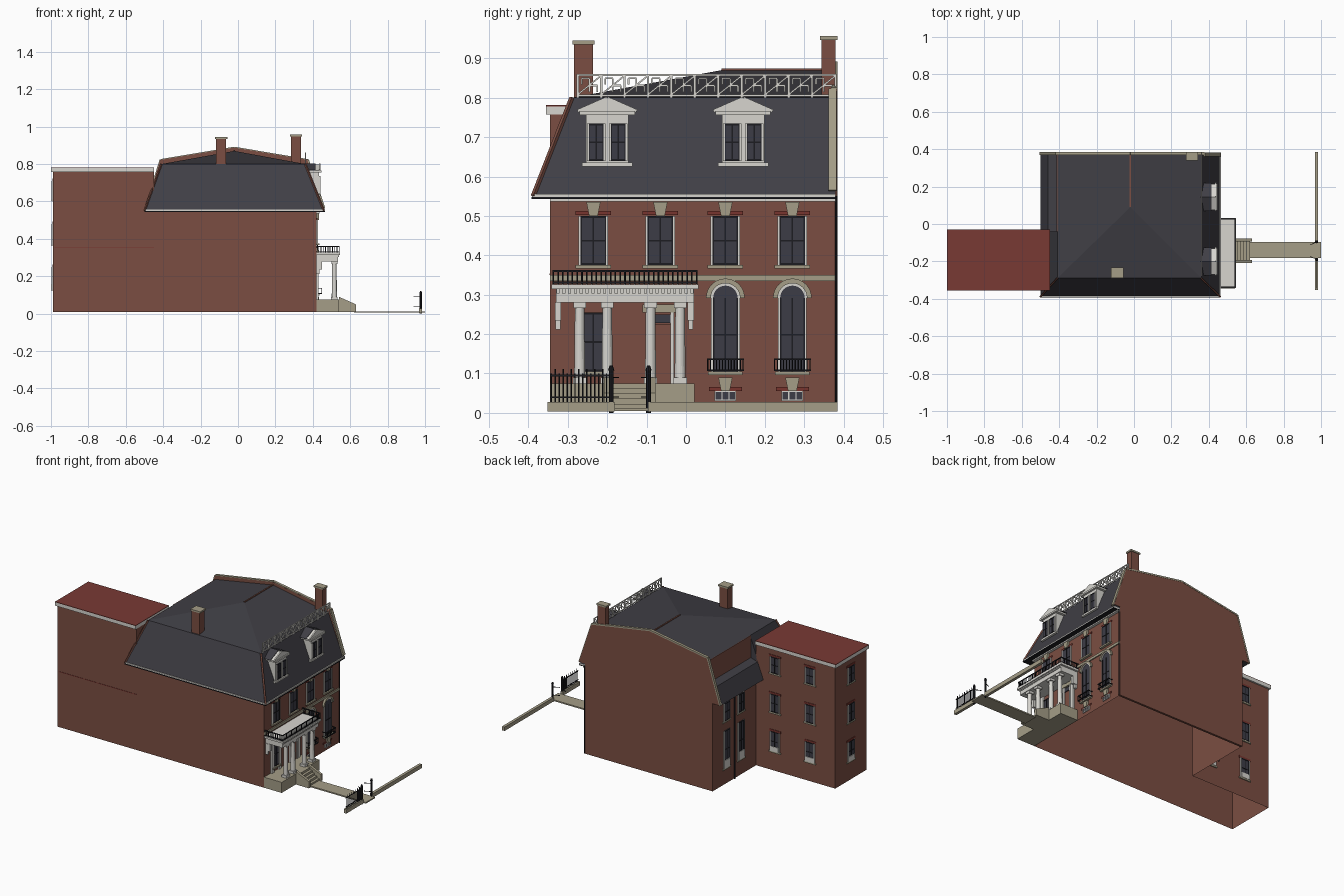
import bpy, bmesh
from math import pi, sin, cos
from mathutils import Matrix, Vector

cube = bpy.data.objects.get("Cube")
if cube:
    bpy.data.objects.remove(cube)


def material(name, red, green, blue):
    mat = bpy.data.materials.new(name)
    mat.use_nodes = True
    color = [(c / 255) ** 2.2 for c in (red, green, blue)] + [1]
    mat.diffuse_color = color
    mat.node_tree.nodes["Principled BSDF"].inputs["Base Color"].default_value = color
    return mat


brick = material("brick", 122, 79, 68)
red_brick = material("red brick", 120, 56, 50)
red_roof = material("red roof", 120, 60, 55)
slate = material("slate", 66, 65, 71)
stone = material("tan stone", 163, 156, 134)
white = material("white paint", 214, 212, 206)
iron = material("black iron", 34, 34, 38)
pane = material("window glass", 63, 63, 72)


class Part:
    """A mesh part put together from simple solids in a movable frame."""
    made = []

    def __init__(self, name, mat):
        self.name, self.mat, self.bm = name, mat, bmesh.new()
        self.frame = Matrix()
        Part.made.append(self)

    def box(self, x, y, z):
        spans = (x, y, z)
        mid = Matrix.Translation([(a + b) / 2 for a, b in spans])
        size = Matrix.Diagonal([b - a for a, b in spans] + [1])
        bmesh.ops.create_cube(self.bm, size=1, matrix=self.frame @ mid @ size)

    def hull(self, points):
        verts = [self.bm.verts.new(self.frame @ Vector(p)) for p in points]
        bmesh.ops.convex_hull(self.bm, input=verts)

    def slab(self, outline, near, far):
        """Outline in y and z, extruded along x."""
        self.hull([(x, y, z) for x in (near, far) for y, z in outline])

    def sheet(self, path, z0, z1):
        """Upright wall faces along a path in x and y."""
        rows = [[self.bm.verts.new((x, y, z)) for z in (z0, z1)] for x, y in path]
        for (a, b), (c, d) in zip(rows, rows[1:]):
            self.bm.faces.new((a, b, d, c))

    def bar(self, p, q, thick):
        p, q = Vector(p), Vector(q)
        turn = (q - p).to_track_quat("Z", "Y").to_matrix().to_4x4()
        size = Matrix.Diagonal((thick, thick, (q - p).length, 1))
        place = self.frame @ Matrix.Translation((p + q) / 2) @ turn @ size
        bmesh.ops.create_cube(self.bm, size=1, matrix=place)

    def post(self, x, y, z0, z1, radius, top=None, sides=12):
        place = self.frame @ Matrix.Translation((x, y, (z0 + z1) / 2))
        bmesh.ops.create_cone(self.bm, cap_ends=True, segments=sides, radius1=radius,
                              radius2=radius if top is None else top, depth=z1 - z0, matrix=place)

    def finish(self):
        bmesh.ops.recalc_face_normals(self.bm, faces=self.bm.faces)
        mesh = bpy.data.meshes.new(self.name)
        self.bm.to_mesh(mesh)
        self.bm.free()
        mesh.materials.append(self.mat)
        bpy.context.collection.objects.link(bpy.data.objects.new(self.name, mesh))


FRONT, BACK, SIDE, PARTY, NOOK = .42, -.45, -.345, .38, -.04
EAVE, CURB, WING_TOP, END = .55, .8, .757, -.99

# Hollow main block and rear wing, open underneath
walls = Part("house_walls", brick)
inner = FRONT - .001
walls.sheet([(BACK, NOOK), (BACK, PARTY), (inner, PARTY), (inner, SIDE), (BACK, SIDE)], .01, EAVE)
wing = Part("wing_walls", brick)
wing.sheet([(BACK, NOOK), (END, NOOK), (END, SIDE), (BACK, SIDE)], .01, WING_TOP)
wing.sheet([(BACK, NOOK), (BACK, SIDE)], EAVE, WING_TOP)
Part("wing_cornice", white).box((-1, BACK), (-.355, -.03), (WING_TOP, .778))
Part("wing_roof", red_roof).box((-1, BACK), (-.355, -.03), (.778, .781))
Part("wall_joint", red_brick).box((-.98, BACK), (SIDE - .002, SIDE - .0005), (.35, .354))

# Mansard roof: sloped on the street and side, a low skirt under brick at the rear
mansard = Part("mansard_roof", slate)
low = [(x, -.388, EAVE) for x in (-.5, .46)]
high = [(x, -.29, CURB) for x in (-.41, .36)]
mansard.hull(low + high + [(-.5, NOOK, EAVE), (-.41, NOOK, CURB), (.46, NOOK, EAVE), (.36, NOOK, CURB)])
skirt = [(-.5, EAVE), (-.46, .65), (-.41, .665)]
body = [(-.41, CURB), (.36, CURB), (.46, EAVE), (-.41, EAVE)]
for outline in (skirt + body[-1:], body):
    mansard.hull([(x, y, z) for x, z in outline for y in (NOOK, PARTY)])
Part("rear_attic_wall", brick).box((-.414, -.409), (NOOK, PARTY), (.66, CURB))
ridge = [(-.02, y, .87) for y in (.09, PARTY)]
Part("hip_roof", slate).hull(high + [(x, PARTY, CURB) for x in (-.41, .36)] + ridge)
trim = Part("roof_hips", brick)
trim.bar(low[0], high[0], .009)
trim.bar(low[1], high[1], .009)
trim.bar(*ridge, .008)

# Eave cornice and gutter
cornice, gutter = Part("eave_cornice", white), Part("gutter", iron)
cornice.box((-.5, .463), (-.39, SIDE), (.548, .556))
cornice.box((FRONT, .463), (SIDE, PARTY), (.548, .556))
cornice.box((FRONT, .436), (SIDE, PARTY), (.536, .543))
gutter.box((-.5, .463), (-.392, SIDE), (.543, .548))
gutter.box((FRONT, .465), (SIDE, PARTY), (.543, .548))
drain = Part("downspouts", iron)
drain.post(FRONT + .005, .381, .01, EAVE, .003, sides=8)
drain.post(BACK - .006, .175, .01, EAVE, .004, sides=8)

# Party wall that follows the roof, and its stone coping
crest = [(-.5, EAVE), (-.415, .822), (-.02, .888), (.375, .822), (.462, .565)]
party = Part("party_wall", brick)
party.hull([(x, y, z) for x, z in crest for y in (.368, .383)])
party.box((BACK, FRONT), (.37, .383), (.01, EAVE + .02))
coping = Part("party_coping", stone)
for (xa, za), (xb, zb) in zip(crest, crest[1:]):
    for y in (.373, .38) if xa < .3 else (.366, .372, .378):
        coping.bar((xa, y, za), (xb, y, zb), .009)

# Chimneys
stacks, caps = Part("chimneys", brick), Part("chimney_caps", stone)
for x, y, wide, top in ((-.09, -.26, .024, .945), (.31, .362, .018, .957)):
    stacks.box((x - .027, x + .027), (y - wide, y + wide), (.78, top - .01))
    caps.box((x - .033, x + .033), (y - wide - .004, y + wide + .004), (top - .01, top))

# Window parts shared by every wall
glass, sash = Part("window_glass", pane), Part("window_sashes", iron)
casing, sills = Part("window_casings", white), Part("window_sills", stone)
keys, lintels = Part("keystones", stone), Part("brick_lintels", red_brick)


def place(x, y, turn=0):
    spot = Matrix.Translation((x, y, 0)) @ Matrix.Rotation(turn, 4, "Z")
    for part in (glass, sash, casing, sills, keys, lintels):
        part.frame = spot @ Matrix.Translation((.001, 0, 0))


def arch(radius, z, steps=16):
    return [(radius * cos(pi * i / steps), z + radius * sin(pi * i / steps)) for i in range(steps + 1)]


def ring(part, small, large, z, depth):
    bands = list(zip(arch(small, z), arch(large, z)))
    for a, b in zip(bands, bands[1:]):
        part.slab(a + b, 0, depth)


def window(half, z0, z1, round_top=False, sill=.014):
    if round_top:
        glass.slab([(-half, z0), (half, z0)] + arch(half, z1), 0, .004)
        ring(casing, half - .003, half + .003, z1, .007)
    else:
        glass.box((0, .004), (-half, half), (z0, z1))
        sash.box((0, .006), (-half, half), (z1 - .005, z1))
    for side in (-half, half):
        casing.box((0, .007), (side - .0025, side + .0025), (z0, z1))
        jamb = side * .88
        sash.box((0, .006), (jamb - .002, jamb + .002), (z0, z1))
    sash.box((0, .006), (-.002, .002), (z0, z1))
    for z in (z0 + .003, (z0 + z1) / 2):
        sash.box((0, .006), (-half, half), (z - .002, z + .002))
    if sill:
        sills.box((0, sill), (-half - .01, half + .01), (z0 - .009, z0))


def keystone(z0, z1):
    keys.slab([(-.011, z0), (.011, z0), (.018, z1), (-.018, z1)], 0, .012)


# Street facade windows
bays = (-.235, -.065, .1, .27)
hoods, balcony = Part("arch_hoods", stone), Part("window_balconies", iron)
for y in bays:
    place(FRONT, y)
    window(.035, .375, .5)
    lintels.box((0, .003), (-.045, .045), (.502, .512))
    keystone(.5, .535)
for y in bays[2:]:
    place(FRONT, y)
    window(.034, .105, .292, round_top=True)
    lintels.box((0, .003), (-.042, .042), (.056, .066))
    keystone(.056, .09)
    # Basement light with white bars
    glass.box((0, .003), (-.026, .026), (.032, .054))
    for z in (.032, .054):
        casing.box((0, .006), (-.027, .027), (z - .0015, z + .0015))
    for side in (-.026, -.009, .009, .026):
        casing.box((0, .006), (side - .0015, side + .0015), (.032, .054))
    hoods.frame = balcony.frame = Matrix.Translation((FRONT, y, 0))
    ring(hoods, .037, .049, .292, .012)
    for z in (.108, .136):
        balcony.box((.022, .028), (-.046, .046), (z - .002, z + .002))
        for side in (-.045, .045):
            balcony.box((0, .026), (side - .002, side + .002), (z - .002, z + .002))
    for i in range(13):
        balcony.post(.025, -.045 + i * .0075, .108, .136, .0015, sides=4)
place(FRONT, bays[0])
window(.03, .105, .255)
Part("belt_course", stone).box((FRONT, FRONT + .006), (SIDE, PARTY), (.335, .35))

# Front door
Part("front_door", brick).box((FRONT, FRONT + .006), (-.092, -.038), (.075, .225))
place(FRONT, bays[1])
glass.box((0, .007), (-.027, .027), (.228, .25))
for side in (-.03, .03):
    casing.box((0, .01), (side - .004, side + .004), (.075, .255))
sills.box((0, .012), (-.045, .045), (.255, .275))

# Rear and wing windows
for y in (.11, .25):
    place(BACK, y, pi)
    window(.028, .11, .34, sill=.006)
    window(.028, .4, .51, sill=.006)
    casing.box((0, .008), (-.026, .026), (.11, .16))
for x, y, turn in ((-.58, NOOK, pi / 2), (-.82, NOOK, pi / 2), (END, -.19, pi)):
    place(x, y, turn)
    for z0, z1 in ((.13, .25), (.37, .48), (.61, .71)):
        window(.03, z0, z1, sill=.006)
        lintels.box((0, .003), (-.04, .04), (z1, z1 + .012))
    casing.box((0, .008), (-.027, .027), (.13, .16))

# Dormers with paired windows
dormers, dormer_roofs = Part("dormers", white), Part("dormer_roofs", slate)
for y in (-.2, .145):
    dormers.frame = dormer_roofs.frame = Matrix.Translation((0, y, 0))
    dormers.box((.37, .434), (-.054, .054), (.635, .76))
    dormers.box((.4, .442), (-.064, .064), (.626, .636))
    dormers.box((.36, .446), (-.07, .07), (.756, .766))
    dormers.slab([(-.07, .766), (.07, .766), (0, .797)], .35, .44)
    for side in (-1, 1):
        dormers.bar((.436, side * .075, .766), (.436, 0, .799), .008)
        dormer_roofs.hull([(x, side * a, z + t) for x in (.35, .415) for t in (0, .003)
                           for a, z in ((.075, .765), (0, .799))])
        place(.433, y + side * .028)
        window(.021, .64, .735, sill=0)

# Roof railing with a fret pattern
rail = Part("roof_railing", white)
start, pitch, count = -.275, .0595, 11
for z in (.806, .858):
    rail.bar((.36, start, z), (.36, PARTY, z), .005)
for i in range(count + 1):
    y = start + i * pitch
    rail.bar((.36, y, CURB), (.36, y, .86), .006)
    if i < count:
        rail.bar((.36, y, .808), (.36, y + pitch, .856), .004)
        for a, b, lo, hi in ((.01, .03, .833, .849), (.03, .05, .815, .831)):
            for side in (a, b):
                rail.bar((.36, y + side, lo), (.36, y + side, hi), .004)
            rail.bar((.36, y + a, hi), (.36, y + b, hi), .004)

# Porch platform and steps
base = Part("porch_base", stone)
base.box((FRONT, .54), (SIDE, .022), (.01, .075))
for y in (-.2, -.085):
    base.slab([(y - .008, .01), (y + .008, .01), (y + .008, .05), (y - .008, .05)], .54, .63)
    base.hull([(x, y + s, z) for s in (-.008, .008) for x, z in ((.54, .05), (.54, .09), (.63, .05))])
for i in range(5):
    base.box((.54, .62 - i * .016), (-.192, -.093), (.01, .023 + i * .013))

# Porch columns, entablature and brackets
porch, roof = Part("porch_columns", white), Part("porch_roof", white)
for y in (-.27, -.2, -.09, -.015):
    porch.post(.515, y, .085, .27, .014, .012, 20)
    porch.box((.498, .532), (y - .017, y + .017), (.075, .09))
    porch.box((.499, .531), (y - .016, y + .016), (.266, .28))
    porch.box((FRONT, .43), (y - .012, y + .012), (.075, .28))
roof.box((FRONT, .535), (-.33, .02), (.28, .314))
roof.box((FRONT, .546), (-.342, .032), (.314, .326))
for y in (-.325, .012):
    roof.box((FRONT, .45), (y - .008, y + .008), (.235, .28))
    roof.box((FRONT, .435), (y - .006, y + .006), (.212, .235))
for i in range(24):
    y = -.325 + i * .0148
    roof.box((.535, .541), (y - .004, y + .004), (.303, .314))

# Porch roof balustrade
balusters = Part("porch_balustrade", iron)
corners = [(FRONT, -.337), (.541, -.337), (.541, .027), (FRONT, .027)]
for (xa, ya), (xb, yb), n in zip(corners, corners[1:], (10, 30, 10)):
    for z in (.331, .36):
        balusters.bar((xa, ya, z), (xb, yb, z), .005)
    for i in range(n + 1):
        t = i / n
        balusters.post(xa + (xb - xa) * t, ya + (yb - ya) * t, .326, .36, .0022, sides=5)

# Garden path, curb, fence and gates
Part("garden_path", stone).box((.62, 1), (-.182, -.095), (.005, .013))
curb = Part("fence_curb", stone)
for span in ((-.352, -.182), (-.095, .385)):
    curb.box((.968, .985), span, (.004, .028))
fence = Part("fence_and_gates", iron)
for y in (-.19, -.095):
    fence.post(.977, y, 0, .108, .006, sides=8)
    fence.post(.977, y, .108, .12, .008, .004, 8)
    for z in (.04, .09):
        fence.bar((.977, y, z), (.94, y + (.018 if y < -.1 else -.018), z), .003)
for z in (.04, .095):
    fence.bar((.977, -.345, z), (.977, -.19, z), .004)
for i in range(16):
    fence.post(.977, -.342 + i * .01, .028, .112 if i % 2 else .1, .002, sides=5)

for part in Part.made:
    part.finish()
